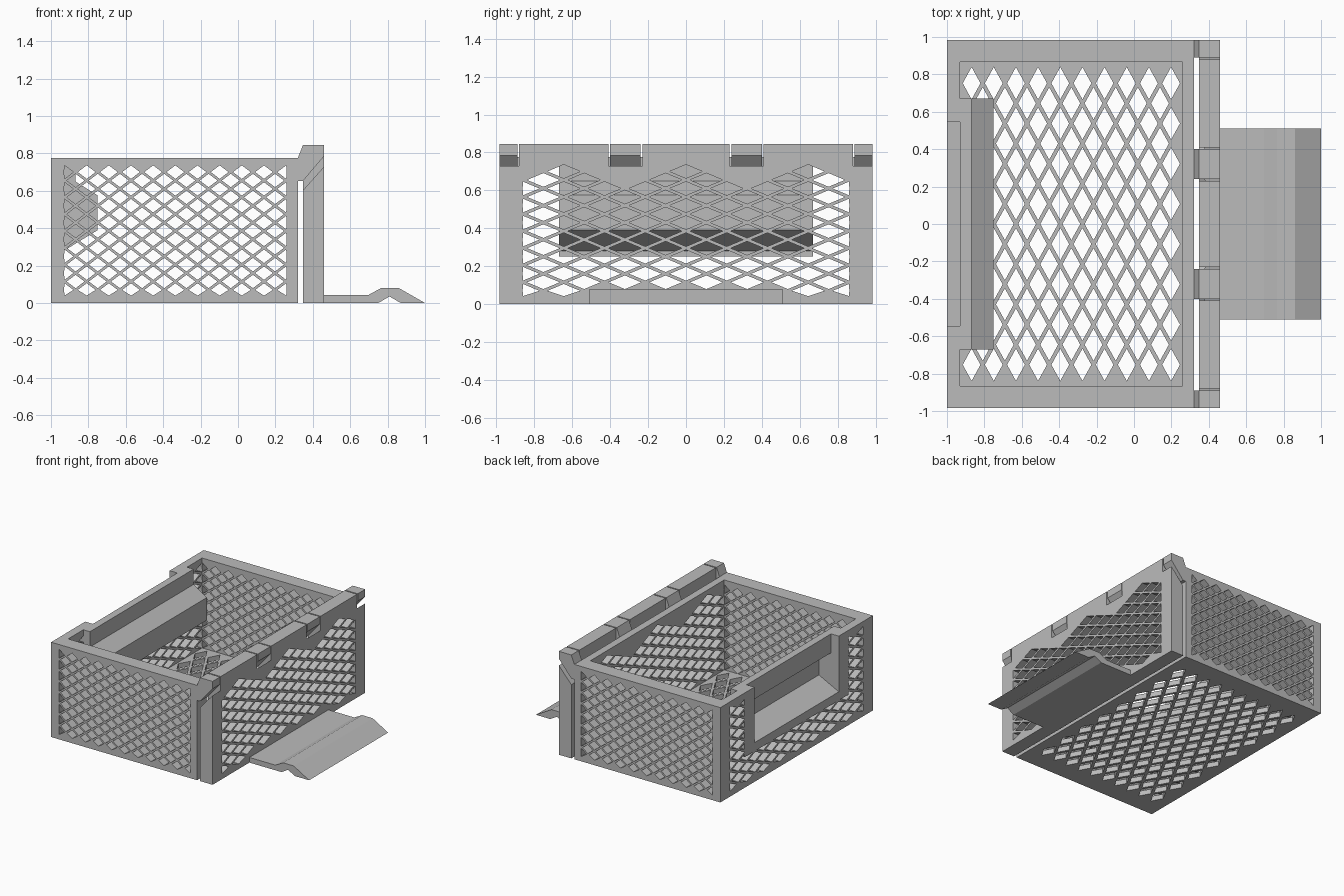
import bpy, bmesh

if "Cube" in bpy.data.objects:
    bpy.data.objects.remove(bpy.data.objects["Cube"])

grey = bpy.data.materials.new("plain grey")
grey.diffuse_color = (0.5, 0.5, 0.5, 1)
grey.use_nodes = True
grey.node_tree.nodes["Principled BSDF"].inputs["Base Color"].default_value = grey.diffuse_color


def place(axis, u, v, w):
    """Profile point (u, v) at depth w along the given axis."""
    return {"x": (w, u, v), "y": (u, w, v), "z": (u, v, w)}[axis]


def prisms(name, axis, parts):
    """One object from several extruded profiles: (points, start, end)."""
    bm = bmesh.new()
    for pts, a, b in parts:
        lo = [bm.verts.new(place(axis, u, v, a)) for u, v in pts]
        hi = [bm.verts.new(place(axis, u, v, b)) for u, v in pts]
        bm.faces.new(lo)
        bm.faces.new(hi[::-1])
        n = len(pts)
        for i in range(n):
            j = (i + 1) % n
            bm.faces.new((lo[i], hi[i], hi[j], lo[j]))
    bmesh.ops.recalc_face_normals(bm, faces=bm.faces[:])
    me = bpy.data.meshes.new(name)
    bm.to_mesh(me)
    bm.free()
    me.materials.append(grey)
    ob = bpy.data.objects.new(name, me)
    bpy.context.collection.objects.link(ob)
    return ob


def rect(u0, u1, v0, v1):
    return [(u0, v0), (u1, v0), (u1, v1), (u0, v1)]


def cut(ob, axis, parts):
    """Subtract extruded profiles from an object."""
    cutter = prisms("cutter", axis, parts)
    cutter.hide_render = True
    mod = ob.modifiers.new("cut", "BOOLEAN")
    mod.operation = "DIFFERENCE"
    mod.solver = "EXACT"
    mod.object = cutter
    dg = bpy.context.evaluated_depsgraph_get()
    me = bpy.data.meshes.new_from_object(ob.evaluated_get(dg))
    ob.modifiers.clear()
    ob.data = me
    bpy.data.objects.remove(cutter)


# Diamond grid: centre, pitch and half size of the openings along each axis
CX, PX, HX = -0.335, 0.1185, 0.0475
PY, HY = 0.215, 0.086
CZ, PZ, HZ = 0.385, 0.09, 0.036
MID = (CX, 0, CZ)


def diamonds(cu, pu, hu, nu, cv, pv, hv, nv, bounds, a, b, flip=0, skip=None):
    """Staggered diamonds, clamped to the bounds; n counts half pitches."""
    u0, u1, v0, v1 = bounds
    out = []
    for i in range(-nu, nu + 1):
        for j in range(-nv, nv + 1):
            if (i + j + flip) % 2:
                continue
            u, v = cu + i * pu / 2, cv + j * pv / 2
            if skip and skip(u, v):
                continue
            pts = [(u - hu, v), (u, v - hv), (u + hu, v), (u, v + hv)]
            out.append(([(min(max(p, u0), u1), min(max(q, v0), v1)) for p, q in pts], a, b))
    return out


def near_hook(y, z):
    y = abs(y)
    return z > 0.64 and (abs(y - 0.3225) < 0.12 or (y > 0.8 and z > 0.69))


H, W, T = 0.775, 0.985, 0.865   # box height, half width, inner half width

# Floor
floor = prisms("floor", "z", [(rect(-0.93, 0.26, -T, T), 0, 0.04)])
cut(floor, "z", diamonds(CX, PX, HX, 9, 0, PY, HY, 7, (-0.93, 0.26, -T, T), -0.1, 0.1))

# Side walls
for name, s in (("side_wall_front", -1), ("side_wall_back", 1)):
    wall = prisms(name, "y", [(rect(-1, 0.32, 0, H), *sorted((s * T, s * W)))])
    cut(wall, "y", diamonds(CX, PX, HX, 10, CZ, PZ, HZ, 7, (-0.93, 0.26, 0.04, 0.74),
                            *sorted((s * 0.8, s * 1.1)), flip=1))


# Lattice for panels facing x
def end_lattice(a, b, skip=None):
    return diamonds(0, PY, HY, 8, CZ, PZ, HZ, 7, (-0.862, 0.862, 0.042, 0.74), a, b, 1, skip)


# Wall beside the door
inner = prisms("front_wall", "x", [(rect(-T, T, 0, H), 0.26, 0.32)])
cut(inner, "x", end_lattice(0.2, 0.4, near_hook))

# Wall with a gap for the handle
gap = [(-T, 0), (T, 0), (T, H), (0.67, H), (0.67, 0.25), (-0.67, 0.25), (-0.67, H), (-T, H)]
back = prisms("handle_wall", "x", [(gap, -1, -0.93)])
cut(back, "x", end_lattice(-1.1, -0.9, lambda y, z: abs(y) < 0.6 and z > 0.27))

# Handle recess: bent shell between two solid ends
inside = [(-0.87, H), (-0.87, 0.65), (-0.75, 0.575), (-0.75, 0.39),
          (-0.93, 0.28), (-0.93, 0.25), (-1, 0.25)]
shell = inside + [(-1, 0.32), (-0.82, 0.41), (-0.82, 0.55), (-0.93, 0.62), (-0.93, H)]
block = inside + [(-1, H)]
prisms("handle_recess", "y", [(shell, -0.545, 0.545), (block, -0.67, -0.545), (block, 0.545, 0.67)])

# Hooks on the box rim that reach over the door
hook = [(0.32, 0.652), (0.32, H), (0.347, 0.845), (0.46, 0.845), (0.46, 0.785), (0.347, 0.652)]
spans = [(-W, -0.89), (-0.40, -0.24), (0.24, 0.40), (0.89, W)]
prisms("hooks", "y", [(hook, a, b) for a, b in spans])

# Door panel with slots for the hooks
door = prisms("door", "x", [(rect(-W, W, 0, 0.845), 0.347, 0.46)])
slot = [(0.33, 0.583), (0.48, 0.752), (0.48, 0.9), (0.33, 0.9)]
cut(door, "y", [(slot, a, b) for a, b in
                [(-1.1, -0.88), (-0.41, -0.23), (0.23, 0.41), (0.88, 1.1)]])
cut(door, "x", end_lattice(0.3, 0.5, lambda y, z: near_hook(y, z) or (abs(y) < 0.6 and z < 0.08)))

# Ramp tongue at the foot of the door
ramp = [(0.46, 0), (0.75, 0), (0.81, 0.035), (0.87, 0), (1, 0), (0.86, 0.08),
        (0.765, 0.08), (0.695, 0.042), (0.46, 0.042)]
prisms("ramp", "y", [(ramp, -0.51, 0.51)])
